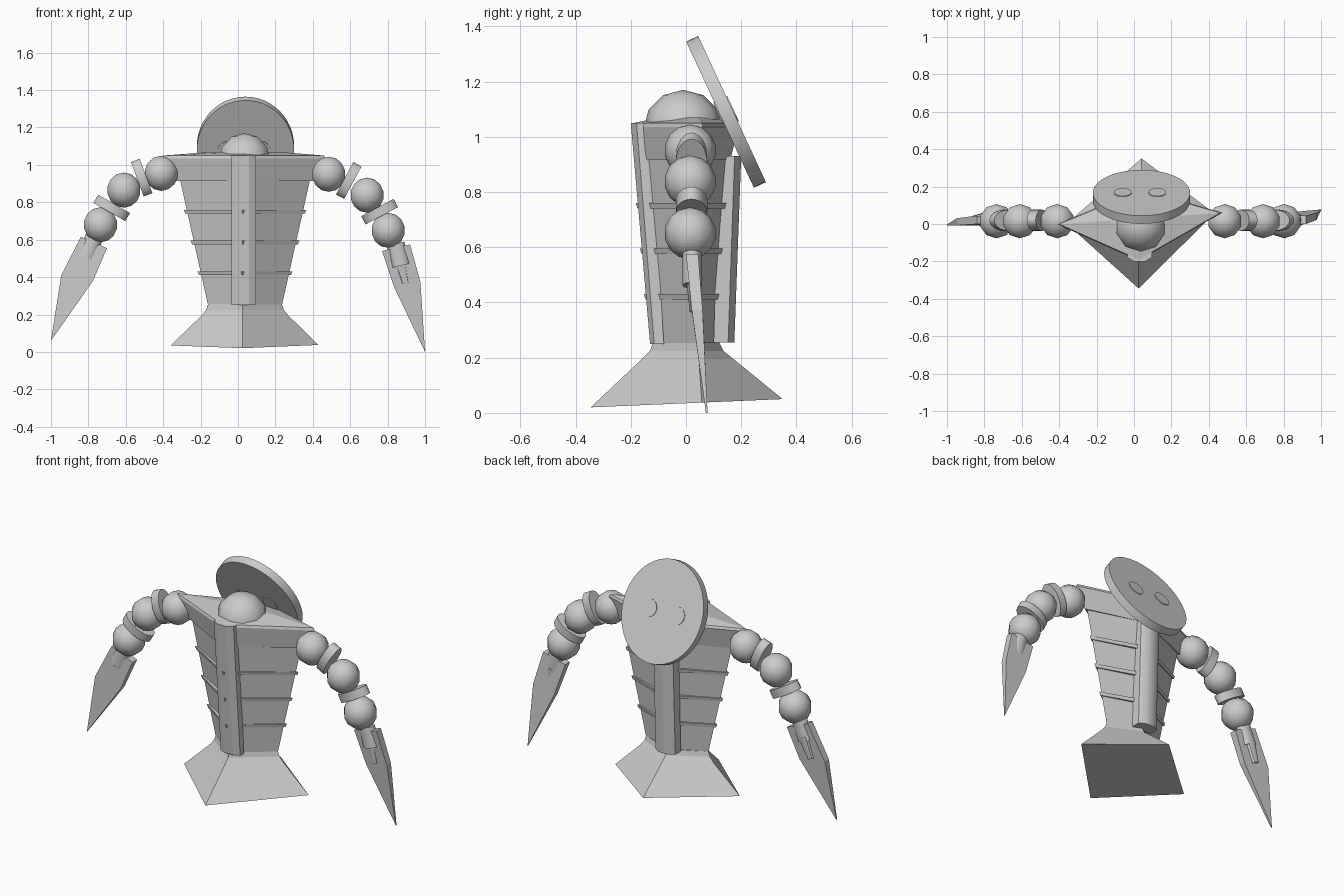
import bpy, bmesh, math
from mathutils import Vector, Matrix

if "Cube" in bpy.data.objects:
    bpy.data.objects.remove(bpy.data.objects["Cube"])

grey = bpy.data.materials.new("light_grey")
grey.use_nodes = True
colour = (0.6, 0.6, 0.6, 1)
grey.diffuse_color = colour
grey.node_tree.nodes["Principled BSDF"].inputs["Base Color"].default_value = colour


def finish(bm, name, smooth_angle=0):
    bmesh.ops.recalc_face_normals(bm, faces=bm.faces)
    mesh = bpy.data.meshes.new(name)
    bm.to_mesh(mesh)
    bm.free()
    mesh.materials.append(grey)
    ob = bpy.data.objects.new(name, mesh)
    bpy.context.collection.objects.link(ob)
    if smooth_angle:
        bpy.ops.object.select_all(action='DESELECT')
        ob.select_set(True)
        bpy.context.view_layer.objects.active = ob
        bpy.ops.object.shade_smooth_by_angle(angle=math.radians(smooth_angle))
    return ob


def loft(name, rings, smooth_angle=0):
    """Skin a stack of equal-length point rings and cap both ends."""
    bm = bmesh.new()
    rows = [[bm.verts.new(p) for p in ring] for ring in rings]
    n = len(rows[0])
    for a, b in zip(rows, rows[1:]):
        for i in range(n):
            bm.faces.new((a[i], a[(i + 1) % n], b[(i + 1) % n], b[i]))
    bm.faces.new(rows[0])
    bm.faces.new(rows[-1])
    return finish(bm, name, smooth_angle)


def diamond(z, left, right, front, back, tilt=0.0):
    """Slightly turned four-cornered section; tilt raises the back."""
    def side_y(x):
        return 0.03 + 0.07 * (x - 0.04)
    pts = [(left, side_y(left)), (0.025, front), (right, side_y(right)), (0.04, back)]
    return [(x, y, z + tilt * (y - front)) for x, y in pts]


def mix(a, b, t):
    return a + (b - a) * t


def body_ring(z, grow=0.0):
    t = (z - 0.25) / 0.67
    return diamond(z, mix(-0.16, -0.31, t) - grow, mix(0.235, 0.385, t) + grow,
                   mix(-0.12, -0.18, t) - grow, mix(0.11, 0.16, t) + grow)


def cylinder(name, centre, axis, rx, ry, depth, sides=24, r_end=1.0):
    """Oval cylinder: ry runs along world y where possible."""
    w = Vector(axis).normalized()
    u = Vector((0, 1, 0)).cross(w).normalized()
    v = w.cross(u)
    m = Matrix((u, v, w)).transposed().to_4x4()
    m.translation = centre
    bm = bmesh.new()
    bmesh.ops.create_cone(bm, cap_ends=True, segments=sides, radius1=1, radius2=r_end, depth=1)
    bmesh.ops.transform(bm, matrix=m @ Matrix.Diagonal((rx, ry, depth, 1)), verts=bm.verts)
    return finish(bm, name, 40)


def ball(name, centre, r, rings=7):
    bm = bmesh.new()
    bmesh.ops.create_uvsphere(bm, u_segments=10, v_segments=rings, radius=r)
    bmesh.ops.translate(bm, vec=centre, verts=bm.verts)
    return finish(bm, name, 60)


# Flared skirt base, leaning slightly forward
loft("skirt_base", [
    diamond(0.02, -0.36, 0.43, -0.345, 0.35, 0.043),
    diamond(0.19, -0.195, 0.27, -0.165, 0.17, 0.02),
    diamond(0.225, -0.17, 0.245, -0.13, 0.135),
    diamond(0.255, -0.16, 0.235, -0.12, 0.12)])

# Tapered torso with thin raised bands
loft("torso", [body_ring(0.24), body_ring(0.93)])
for i, z in enumerate((0.42, 0.585, 0.75)):
    loft(f"torso_band_{i + 1}", [body_ring(z - 0.01, 0.012), body_ring(z + 0.01, 0.016)])

# Shoulder yoke
loft("shoulder_yoke", [
    diamond(0.915, -0.33, 0.405, -0.185, 0.16),
    diamond(1.035, -0.41, 0.47, -0.195, 0.19),
    diamond(1.05, -0.40, 0.46, -0.19, 0.18),
    diamond(1.07, -0.13, 0.21, -0.09, 0.08)])


# Front and back columns along the torso edges
def column_ring(z, y_out, y_in):
    step = (y_in - y_out) * 0.3
    return [(-0.035, y_in, z), (-0.035, y_out + step, z), (0.0, y_out, z),
            (0.06, y_out, z), (0.095, y_out + step, z), (0.095, y_in, z)]


loft("front_column", [column_ring(0.25, -0.13, -0.08), column_ring(1.05, -0.2, -0.13)])
loft("back_column", [column_ring(0.255, 0.175, 0.1), column_ring(0.93, 0.2, 0.12)], 40)

# Head and tilted oval disc with two round studs
ball("head", (0.035, -0.01, 1.025), 0.145, 6)
normal = Vector((0, 0.907, 0.42))
disc_centre = Vector((0.04, 0.145, 1.09))


def disc_part(name, offset, rx, rz, depth, sides):
    u = Vector((1, 0, 0))
    v = normal.cross(u)
    m = Matrix((u, v, normal)).transposed().to_4x4()
    m.translation = disc_centre + u * offset
    bm = bmesh.new()
    bmesh.ops.create_cone(bm, cap_ends=True, segments=sides, radius1=1, radius2=1, depth=1)
    bmesh.ops.transform(bm, matrix=m @ Matrix.Diagonal((rx, rz, depth, 1)), verts=bm.verts)
    finish(bm, name, 40)


disc_part("back_disc", 0, 0.26, 0.292, 0.048, 48)
for side, x in (("right", -0.1), ("left", 0.085)):
    disc_part(f"{side}_disc_stud", x, 0.047, 0.05, 0.056, 24)


# Arms: balls and oval spacers, then a cuff, a hand and a flat blade
def arm(side, balls, spacers, cuff, hand, blade, tip_y):
    for i, (x, z) in enumerate(balls):
        ball(f"{side}_arm_ball_{i + 1}", (x, 0.015, z), 0.094)
    for i, (x, z, dx, dz) in enumerate(spacers):
        cylinder(f"{side}_arm_spacer_{i + 1}", (x, 0.02, z), (dx, 0, dz), 0.098, 0.057, 0.05)
    x, z, dx, dz = cuff
    cylinder(f"{side}_cuff", (x, 0.022, z), (dx, 0, dz), 0.048, 0.034, 0.12, 16)
    x, z, dx, dz = hand
    cylinder(f"{side}_hand", (x, 0.03, z), (dx, 0, dz), 0.036, 0.03, 0.13, 8, 0.55)
    # blade outline, thinning toward the tip
    tip_z = min(z for _, z in blade)
    top_z = max(z for _, z in blade)
    faces = []
    for sign in (-1, 1):
        ring = []
        for x, z in blade:
            t = (top_z - z) / (top_z - tip_z)
            half = mix(0.022, 0.003, t * t)
            ring.append((x, mix(0.022, tip_y, t) + sign * half, z))
        faces.append(ring)
    loft(f"{side}_blade", faces)


arm("right",
    [(-0.41, 0.955), (-0.61, 0.865), (-0.735, 0.68)],
    [(-0.515, 0.932, 0.94, 0.35), (-0.675, 0.77, 0.5, 0.87)],
    (-0.79, 0.56, -0.36, -0.93), (-0.83, 0.465, -0.36, -0.93),
    [(-0.84, 0.615), (-0.945, 0.41), (-1.0, 0.06), (-0.775, 0.38), (-0.7, 0.555)], -0.005)
arm("left",
    [(0.485, 0.95), (0.69, 0.838), (0.803, 0.65)],
    [(0.592, 0.917, 0.88, -0.47), (0.757, 0.75, 0.47, -0.88)],
    (0.857, 0.52, 0.24, -0.97), (0.88, 0.43, 0.24, -0.97),
    [(0.77, 0.54), (0.92, 0.575), (0.975, 0.375), (1.0, 0.0), (0.835, 0.345)], 0.075)
